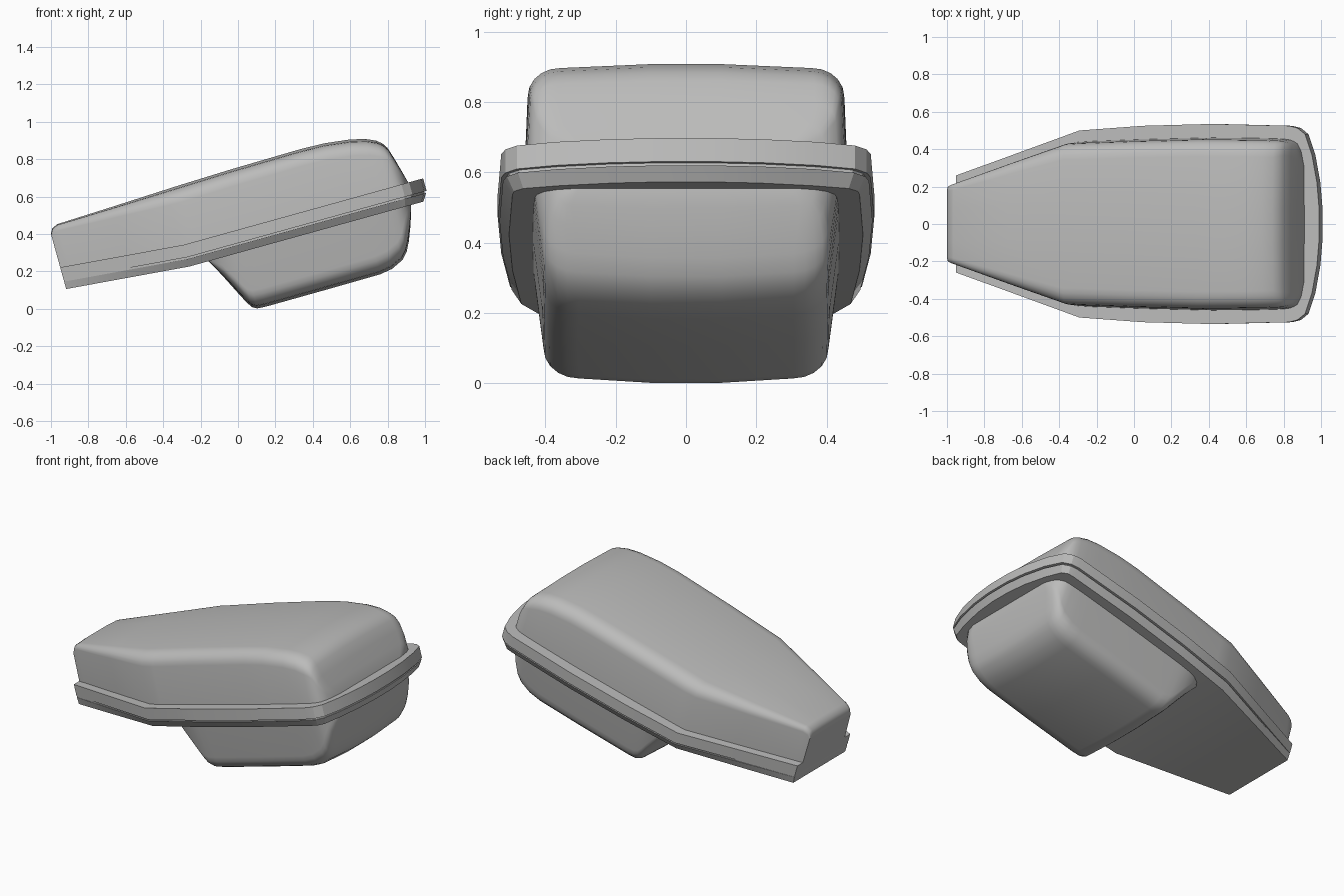
import bpy, bmesh, math

if "Cube" in bpy.data.objects:
    bpy.data.objects.remove(bpy.data.objects["Cube"])

# The whole lamp head is laid out level (u along, y across, w up), then tilted
TILT = math.radians(15.5)
C, S = math.cos(TILT), math.sin(TILT)


def tilt(u, y, w):
    return (u * C - w * S, y, u * S + w * C)


def bend(u):
    """Upward kink of the rim towards the narrow neck."""
    return max(0.0, -0.19 - u) * 0.09


grey = bpy.data.materials.new("light grey")
grey.diffuse_color = (0.5, 0.5, 0.495, 1)
grey.use_nodes = True
grey.node_tree.nodes["Principled BSDF"].inputs["Base Color"].default_value = grey.diffuse_color


def finish(name, bm, angle):
    bmesh.ops.remove_doubles(bm, verts=bm.verts, dist=0.0005)
    bmesh.ops.recalc_face_normals(bm, faces=bm.faces)
    me = bpy.data.meshes.new(name)
    bm.to_mesh(me)
    bm.free()
    ob = bpy.data.objects.new(name, me)
    bpy.context.collection.objects.link(ob)
    me.materials.append(grey)
    bpy.ops.object.select_all(action='DESELECT')
    ob.select_set(True)
    bpy.context.view_layer.objects.active = ob
    bpy.ops.object.shade_smooth_by_angle(angle=math.radians(angle))


def section(hw, base, top, r, taper):
    """Half of a rounded box section, from the rim out to the crown."""
    h = top - base
    sg = 1 if h > 0 else -1
    r = min(r, abs(h) * 0.6, hw * 0.4)
    side = hw - taper * abs(h)
    pts = [(hw, base)]
    for i in range(6):
        a = math.radians(90 * i / 5)
        pts.append((side - r * (1 - math.cos(a)), top - sg * (0.13 * r + 0.87 * r * (1 - math.sin(a)))))
    pts.append((min(0.1, hw * 0.4), top))
    return pts


def loft(name, stations, taper, angle):
    bm = bmesh.new()
    rows = []
    for u, hw, base, top, r in stations:
        half = section(hw, base, top, r, taper)
        full = half + [(-y, w) for y, w in reversed(half)]
        rows.append([bm.verts.new(tilt(u, y, w)) for y, w in full])
    for a, b in zip(rows, rows[1:]):
        for i in range(len(a) - 1):
            bm.faces.new((a[i], a[i + 1], b[i + 1], b[i]))
        bm.faces.new((a[-1], a[0], b[0], b[-1]))
    bm.faces.new(rows[0])
    bm.faces.new(rows[-1])
    finish(name, bm, angle)


# Upper housing: (u, half width, crown height, corner radius)
housing = [(-0.857, 0.207, 0.652, 0.025), (-0.842, 0.213, 0.68, 0.03),
           (-0.81, 0.224, 0.694, 0.035), (-0.5, 0.334, 0.705, 0.06),
           (-0.2, 0.438, 0.717, 0.085), (-0.12, 0.443, 0.72, 0.09),
           (0.163, 0.453, 0.728, 0.09), (0.547, 0.462, 0.733, 0.09),
           (0.68, 0.461, 0.729, 0.09), (0.82, 0.459, 0.712, 0.09),
           (0.9, 0.457, 0.692, 0.09), (0.953, 0.454, 0.668, 0.09),
           (0.98, 0.45, 0.645, 0.08), (1.0, 0.442, 0.615, 0.07),
           (1.02, 0.43, 0.55, 0.06), (1.04, 0.39, 0.475, 0.04),
           (1.058, 0.3, 0.405, 0.02)]
loft("upper_housing", [(u, hw, 0.39 + bend(u), t, r) for u, hw, t, r in housing], 0.03, 40)

# Lower lens bowl: (u, half width, lowest point)
bowl = [(-0.085, 0.36, 0.289), (-0.06, 0.395, 0.245), (-0.02, 0.42, 0.167),
        (0.03, 0.43, 0.065), (0.056, 0.432, 0.016), (0.075, 0.433, -0.012),
        (0.1, 0.434, -0.026), (0.149, 0.435, -0.029), (0.5, 0.437, -0.028),
        (0.78, 0.435, -0.026), (0.85, 0.434, -0.015), (0.917, 0.432, 0.016),
        (0.95, 0.43, 0.052), (0.975, 0.425, 0.1), (1.005, 0.405, 0.175),
        (1.025, 0.37, 0.235), (1.04, 0.31, 0.289)]
loft("lens_bowl", [(u, hw, 0.3, t, 0.1) for u, hw, t in bowl], 0.09, 45)

# Rim: plan outline swept through levels (height, inset) with a seam groove
outline = [(-0.857, 0.26), (-0.6, 0.352), (-0.19, 0.5), (0.163, 0.525), (0.547, 0.535),
           (0.972, 0.525), (1.02, 0.513), (1.062, 0.48), (1.1, 0.37), (1.128, 0.22),
           (1.14, 0.08)]
levels = [(0.407, 0), (0.338, 0), (0.338, 0.014), (0.328, 0.014), (0.328, 0.005), (0.287, 0.032)]
bm = bmesh.new()
rings = []
for w, k in levels:
    half = []
    for u, hw in outline:
        fade = min(1.0, max(0.15, (u + 0.857) / 0.6))
        front = min(1.0, max(0.0, (u - 0.97) / 0.12))
        half.append((u - k * front, hw - k * fade * (1 - 0.6 * front), w + bend(u)))
    left = [bm.verts.new(tilt(u, y, z)) for u, y, z in half]
    right = [bm.verts.new(tilt(u, -y, z)) for u, y, z in half]
    rings.append((left, right))
n = len(outline)
for (la, ra), (lb, rb) in zip(rings, rings[1:]):
    for a, b in ((la, lb), (ra, rb)):
        for i in range(n - 1):
            bm.faces.new((a[i], a[i + 1], b[i + 1], b[i]))
    for i in (0, n - 1):
        bm.faces.new((la[i], ra[i], rb[i], lb[i]))
# top and underside plates of the rim
for left, right in (rings[0], rings[-1]):
    for i in range(n - 1):
        bm.faces.new((left[i], left[i + 1], right[i + 1], right[i]))
finish("rim_flange", bm, 20)
